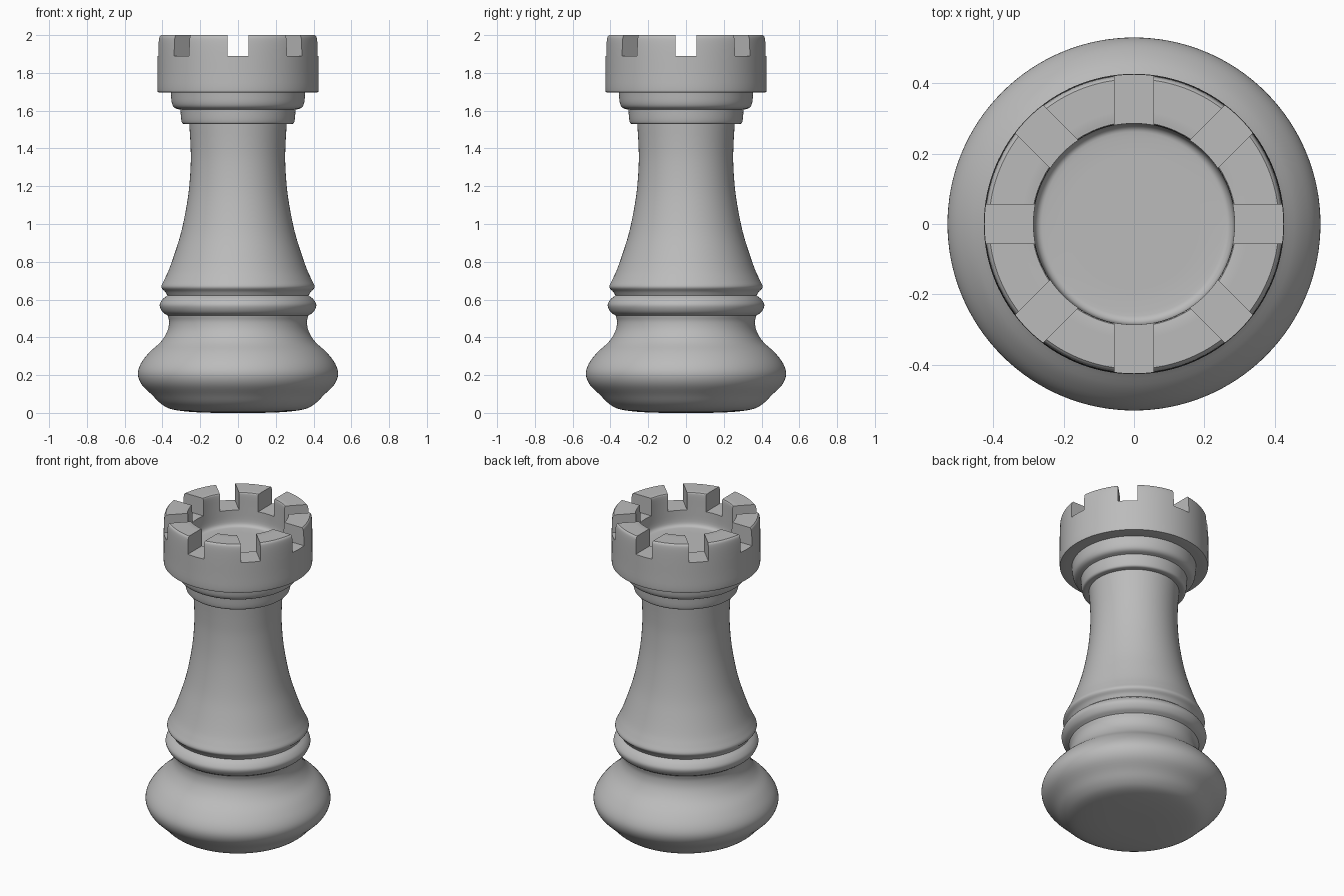
import bpy, bmesh, math
from mathutils import Vector, Matrix

cube = bpy.data.objects.get("Cube")
if cube:
    bpy.data.objects.remove(cube, do_unlink=True)

SEGMENTS = 128
STEPS = 4

stone = bpy.data.materials.new("grey stone")
stone.use_nodes = True
GREY = (0.5, 0.5, 0.5, 1)
stone.diffuse_color = GREY
stone.node_tree.nodes["Principled BSDF"].inputs["Base Color"].default_value = GREY


def smooth_curve(points):
    """Catmull-Rom curve through (radius, height) points."""
    pts = [Vector(p) for p in points]
    pts = [2 * pts[0] - pts[1]] + pts + [2 * pts[-1] - pts[-2]]
    out = []
    for a, b, c, d in zip(pts, pts[1:], pts[2:], pts[3:]):
        for i in range(STEPS):
            t = i / STEPS
            out.append(0.5 * (2 * b + (c - a) * t + (2 * a - 5 * b + 4 * c - d) * t ** 2
                              + (3 * b - a - 3 * c + d) * t ** 3))
    return out + [pts[-2]]


def lathe(name, curves):
    """Spin a chain of smooth curves around z; curve ends meet in corners."""
    profile = [p for curve in curves for p in smooth_curve(curve)]
    bm = bmesh.new()
    verts = [bm.verts.new((max(p.x, 0), 0, p.y)) for p in profile]
    edges = [bm.edges.new(pair) for pair in zip(verts, verts[1:])]
    bmesh.ops.spin(bm, geom=verts + edges, axis=(0, 0, 1), cent=(0, 0, 0),
                   angle=math.tau, steps=SEGMENTS)
    bmesh.ops.remove_doubles(bm, verts=bm.verts, dist=0.0005)
    bmesh.ops.recalc_face_normals(bm, faces=bm.faces)
    mesh = bpy.data.meshes.new(name)
    bm.to_mesh(mesh)
    bm.free()
    mesh.materials.append(stone)
    obj = bpy.data.objects.new(name, mesh)
    bpy.context.collection.objects.link(obj)
    return obj


# Profile from the underside to the sunken top
base = [(0, 0), (0.16, 0.001), (0.28, 0.008), (0.36, 0.022), (0.41, 0.05),
        (0.455, 0.095), (0.51, 0.15), (0.53, 0.205), (0.515, 0.26), (0.47, 0.32),
        (0.41, 0.375), (0.375, 0.43), (0.365, 0.48), (0.372, 0.515)]
collar = [(0.372, 0.515), (0.4, 0.535), (0.415, 0.57), (0.4, 0.6), (0.374, 0.622)]
shaft = [(0.374, 0.622), (0.386, 0.642), (0.406, 0.667), (0.39, 0.705), (0.365, 0.76),
         (0.33, 0.86), (0.3, 0.96), (0.275, 1.08), (0.258, 1.2), (0.25, 1.33),
         (0.252, 1.43), (0.258, 1.53)]
lower_step = [(0.258, 1.53), (0.29, 1.53), (0.3, 1.55), (0.305, 1.605)]
upper_step = [(0.305, 1.605), (0.335, 1.615), (0.35, 1.64), (0.356, 1.695)]
turret_wall = [(0.356, 1.695), (0.415, 1.697), (0.426, 1.71), (0.426, 1.8), (0.425, 1.93),
               (0.421, 1.985), (0.412, 2.0)]
battlement_top = [(0.412, 2.0), (0.294, 2.0)]
well = [(0.294, 2.0), (0.287, 1.99), (0.286, 1.9), (0.284, 1.82), (0.272, 1.795),
        (0.25, 1.79)]
well_floor = [(0.25, 1.79), (0, 1.79)]

rook = lathe("rook_tower", [base, collar, shaft, lower_step, upper_step,
                            turret_wall, battlement_top, well, well_floor])

# Eight notches, cut by four bars across the turret
bpy.context.view_layer.objects.active = rook
for i in range(4):
    bpy.ops.mesh.primitive_cube_add(size=1)
    bar = bpy.context.object
    bar.name = "notch_cutter"
    bar.data.transform(Matrix.Rotation(i * math.pi / 4, 4, 'Z')
                       @ Matrix.Translation((0, 0, 1.995))
                       @ Matrix.Diagonal((1.2, 0.112, 0.21, 1)))
    bar.hide_render = True
    cut = rook.modifiers.new("notch", 'BOOLEAN')
    cut.operation = 'DIFFERENCE'
    cut.solver = 'EXACT'
    cut.object = bar
    bpy.context.view_layer.objects.active = rook
    bpy.ops.object.modifier_apply(modifier=cut.name)
    bpy.data.objects.remove(bar, do_unlink=True)

# Smooth turning with crisp notch edges
bpy.ops.object.select_all(action='DESELECT')
rook.select_set(True)
bpy.context.view_layer.objects.active = rook
bpy.ops.object.shade_smooth_by_angle(angle=math.radians(40))
